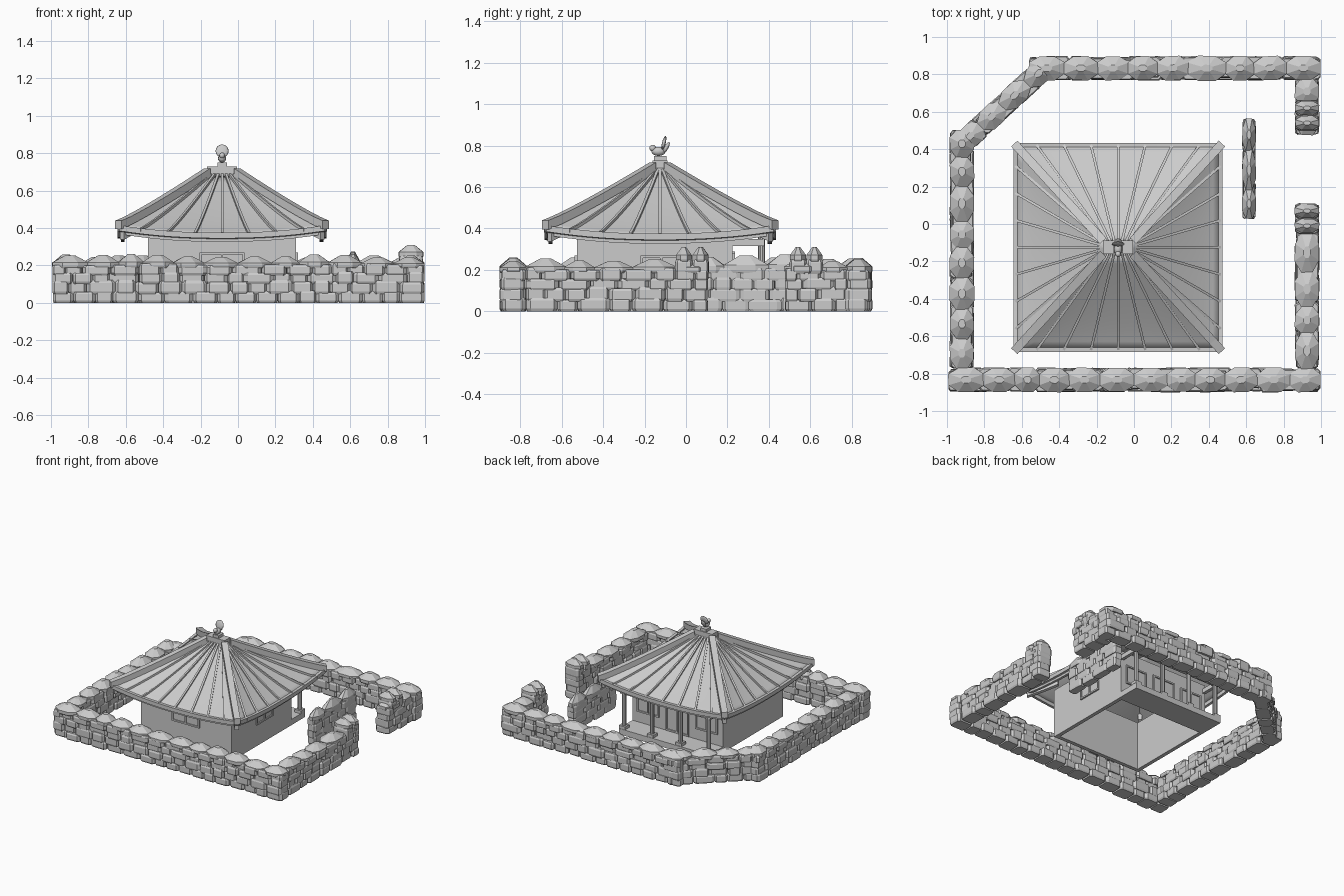
import bpy, bmesh, math, random
from mathutils import Vector, Matrix

if "Cube" in bpy.data.objects:
    bpy.data.objects.remove(bpy.data.objects["Cube"])
random.seed(7)
CX, CY = -0.085, -0.125      # house centre


def finish(bm, name):
    bmesh.ops.recalc_face_normals(bm, faces=bm.faces)
    me = bpy.data.meshes.new(name)
    bm.to_mesh(me)
    bm.free()
    ob = bpy.data.objects.new(name, me)
    bpy.context.collection.objects.link(ob)
    return ob


def box(bm, x0, x1, y0, y1, z0, z1):
    m = Matrix.Translation(((x0+x1)/2, (y0+y1)/2, (z0+z1)/2)) @ Matrix.Diagonal((x1-x0, y1-y0, z1-z0, 1))
    bmesh.ops.create_cube(bm, size=1, matrix=m)


def skin(bm, rings):
    vs = [[bm.verts.new(p) for p in r] for r in rings]
    n = len(vs[0])
    for a, b in zip(vs, vs[1:]):
        for i in range(n):
            bm.faces.new((a[i], a[(i+1) % n], b[(i+1) % n], b[i]))
    bm.faces.new(vs[0][::-1])
    bm.faces.new(vs[-1])


def sweep(bm, pts, w, h, dz=0.0):
    # rectangular bar along a path, sides kept level
    rings = []
    for i, p in enumerate(pts):
        t = pts[min(i+1, len(pts)-1)] - pts[max(i-1, 0)]
        s = Vector((-t.y, t.x, 0)).normalized() * w/2
        b = p + Vector((0, 0, dz))
        u = Vector((0, 0, h))
        rings.append([b-s, b+s, b+s+u, b-s+u])
    skin(bm, rings)


# ---- stone walls
def stone(bm, c, d, l, w, z0, z1, cap=False):
    n = Vector((-d.y, d.x, 0))
    cl, cw = (0.28, 0.27) if cap else (0.12, 0.14)
    plan = [(.5, -.5+cw), (.5, .5-cw), (.5-cl, .5), (-.5+cl, .5),
            (-.5, .5-cw), (-.5, -.5+cw), (-.5+cl, -.5), (.5-cl, -.5)]
    h = z1 - z0
    levels = [(0, .92), (.15, 1), (.45, 1), (1, .28)] if cap else [(0, .9), (.2, 1), (.8, 1), (1, .9)]
    jit = [random.uniform(.92, 1.0) for _ in plan]
    rings = []
    for f, s in levels:
        rings.append([c + d*(a*l*s*j) + n*(b*w*s*j) + Vector((0, 0, z0+h*f))
                      for (a, b), j in zip(plan, jit)])
    skin(bm, rings)


def wall(name, a, b, w=0.135, top=0.25, tall=None):
    bm = bmesh.new()
    a, b = Vector((*a, 0)), Vector((*b, 0))
    L, d = (b-a).length, (b-a).normalized()
    n = Vector((-d.y, d.x, 0))
    edges = [0, .055, .11, .155, .20]
    for k in range(4):                      # courses in running bond
        x = 0
        first = True
        while x < L - 0.01:
            l = random.uniform(.085, .16)
            if first and k % 2:
                l *= .6
            first = False
            if L - x - l < .05:
                l = L - x
            ww = w * random.uniform(.82, 1.0)
            e0 = edges[k] - (0.008 if k else 0)
            stone(bm, a + d*(x+l/2) + n*random.uniform(-1, 1)*(w-ww)/2, d, l+.006, ww, e0,
                  edges[k+1] + random.uniform(0, .012))
            x += l
    m = max(1, round(L/.165))
    cuts = [0] + [(i + random.uniform(-.15, .15))*L/m for i in range(1, m)] + [L]
    for x0, x1 in zip(cuts, cuts[1:]):      # peaked coping stones
        stone(bm, a + d*((x0+x1)/2), d, x1-x0+.012, w, .185, top+random.uniform(-.01, .01), True)
    if tall is not None:                    # raised stones beside the gate
        for i in range(2):
            c = a + d*(tall + (i-.5)*.08)
            stone(bm, c, d, .085, w*.95, .18, .25)
            stone(bm, c, d, .08, w, .24, .31, True)
    finish(bm, name)


wall("front_wall", (-.99, -.833), (.995, -.833))
wall("left_wall", (-.92, -.77), (-.92, .50))
wall("corner_wall", (-.93, .42), (-.45, .86), .125)
wall("back_wall", (-.56, .833), (.995, .833))
wall("right_wall", (.925, -.77), (.925, .105), tall=.80)
wall("gate_side_wall", (.925, .48), (.925, .78), tall=.10)
wall("screen_wall", (.615, .03), (.615, .56), .075, .265)


# ---- curved hip roof: side 0..3, u along the eave, v up the slope
def roof(side, u, v):
    out, top_out, top_half = (.555, .035, .08) if side % 2 == 0 else (.555, .08, .035)
    a = u*(.555 + (top_half-.555)*v)
    o = out + (top_out-out)*v
    z0 = .36 + .04*abs(u)**2.2
    z = z0 + (.68-z0)*v**1.12
    x, y = [(a, -o), (o, a), (-a, o), (-o, -a)][side]
    return Vector((CX+x, CY+y, z))


bm = bmesh.new()
N, M = 16, 10
for s in range(4):
    g = [[bm.verts.new(roof(s, -1+2*i/N, j/M)) for i in range(N+1)] for j in range(M+1)]
    for j in range(M):
        for i in range(N):
            bm.faces.new((g[j][i], g[j][i+1], g[j+1][i+1], g[j+1][i]))
bmesh.ops.remove_doubles(bm, verts=bm.verts, dist=1e-5)
shell = finish(bm, "roof_shell")
shell.data.shade_smooth()
mod = shell.modifiers.new("thickness", "SOLIDIFY")
mod.thickness = .02
mod.offset = -1
bpy.context.view_layer.objects.active = shell
shell.select_set(True)
bpy.ops.object.shade_smooth_by_angle(angle=math.radians(30))

ribs, hips, eaves = bmesh.new(), bmesh.new(), bmesh.new()
for s in range(4):
    for k in range(-3, 4):
        sweep(ribs, [roof(s, k*.265, j/M) for j in range(M+1)], .014, .016, -.004)
    sweep(hips, [roof(s, 1, j/M) for j in range(M+1)], .046, .045, -.006)
    sweep(eaves, [roof(s, -1+2*i/N, .015) for i in range(N+1)], .022, .03, -.018)
    sweep(eaves, [roof(s, -.97+1.94*i/N, .05) for i in range(N+1)], .02, .035, -.045)
    # corner rafter under each hip
    sweep(eaves, [roof(s, 1, v) for v in (.04, .2, .36)], .03, .05, -.07)
finish(ribs, "roof_ribs")
finish(hips, "hip_ridges")
finish(eaves, "eave_boards")

bm = bmesh.new()
box(bm, CX-.08, CX+.08, CY-.036, CY+.036, .655, .728)
box(bm, CX-.025, CX+.025, CY-.03, CY+.03, .728, .75)
finish(bm, "ridge_block")

# ---- bird finial
bm = bmesh.new()


def ball(y, z, rx, ry, rz, tilt=0):
    m = Matrix.Translation((CX, y, z)) @ Matrix.Rotation(tilt, 4, 'X') @ Matrix.Diagonal((rx, ry, rz, 1))
    bmesh.ops.create_uvsphere(bm, u_segments=12, v_segments=8, radius=1, matrix=m)


ball(CY-.008, .772, .022, .034, .022)
ball(CY-.036, .788, .015, .016, .016)
ball(CY+.018, .812, .035, .009, .036, -.25)
ball(CY+.03, .79, .02, .01, .03, -.5)
bird = finish(bm, "bird_finial")
bird.data.shade_smooth()

# ---- house body, open underneath
X0, X1, Y0, Y1, ZT = -.48, .31, -.525, .225, .385
bm = bmesh.new()
box(bm, X0, X1, Y0, Y0+.03, 0, ZT)
box(bm, X0, X1, Y1-.03, Y1, 0, ZT)
box(bm, X0, X0+.03, Y0+.03, Y1-.03, 0, ZT)
box(bm, X1-.03, X1, Y0+.03, Y1-.03, 0, ZT)
finish(bm, "house_walls")


# windows: frame bars with a mid bar, on any wall face
def framed(bm, axis, face, sgn, c, w, z0, z1):
    def bar(a0, a1, b0, b1, d):
        lo, hi = sorted((face - sgn*.002, face + sgn*d))
        box(bm, a0, a1, lo, hi, b0, b1) if axis == 'y' else box(bm, lo, hi, a0, a1, b0, b1)
    a, b, t = c-w/2, c+w/2, .012
    bar(a, b, z0, z1, .003)
    bar(a, b, z0, z0+t, .012)
    bar(a, b, z1-t, z1, .012)
    for p in (a, c-t/2, b-t):
        bar(p, p+t, z0, z1, .012)


bm = bmesh.new()
framed(bm, 'y', Y0, -1, CX, .24, .19, .27)
framed(bm, 'x', X1, 1, -.12, .2, .17, .27)
for i in (-1, 1):
    framed(bm, 'y', Y1, 1, CX+i*.255, .19, .13, .28)
framed(bm, 'y', Y1, 1, CX, .2, .05, .29)
finish(bm, "windows_and_door")

# ---- porch on the back side
bm = bmesh.new()
box(bm, X0, X1, Y1, .395, 0, .045)
finish(bm, "porch_floor")
bm = bmesh.new()
for i in range(4):
    x = CX - .37 + i*.74/3
    bmesh.ops.create_cone(bm, cap_ends=True, segments=10, radius1=.017, radius2=.017, depth=.33,
                          matrix=Matrix.Translation((x, .365, .205)))
    box(bm, x-.027, x+.027, .338, .392, .045, .068)
box(bm, X0, X1, .352, .378, .315, .35)
for x in (X0, X1-.025):
    box(bm, x, x+.025, Y1, .365, .315, .35)
finish(bm, "porch_columns")
